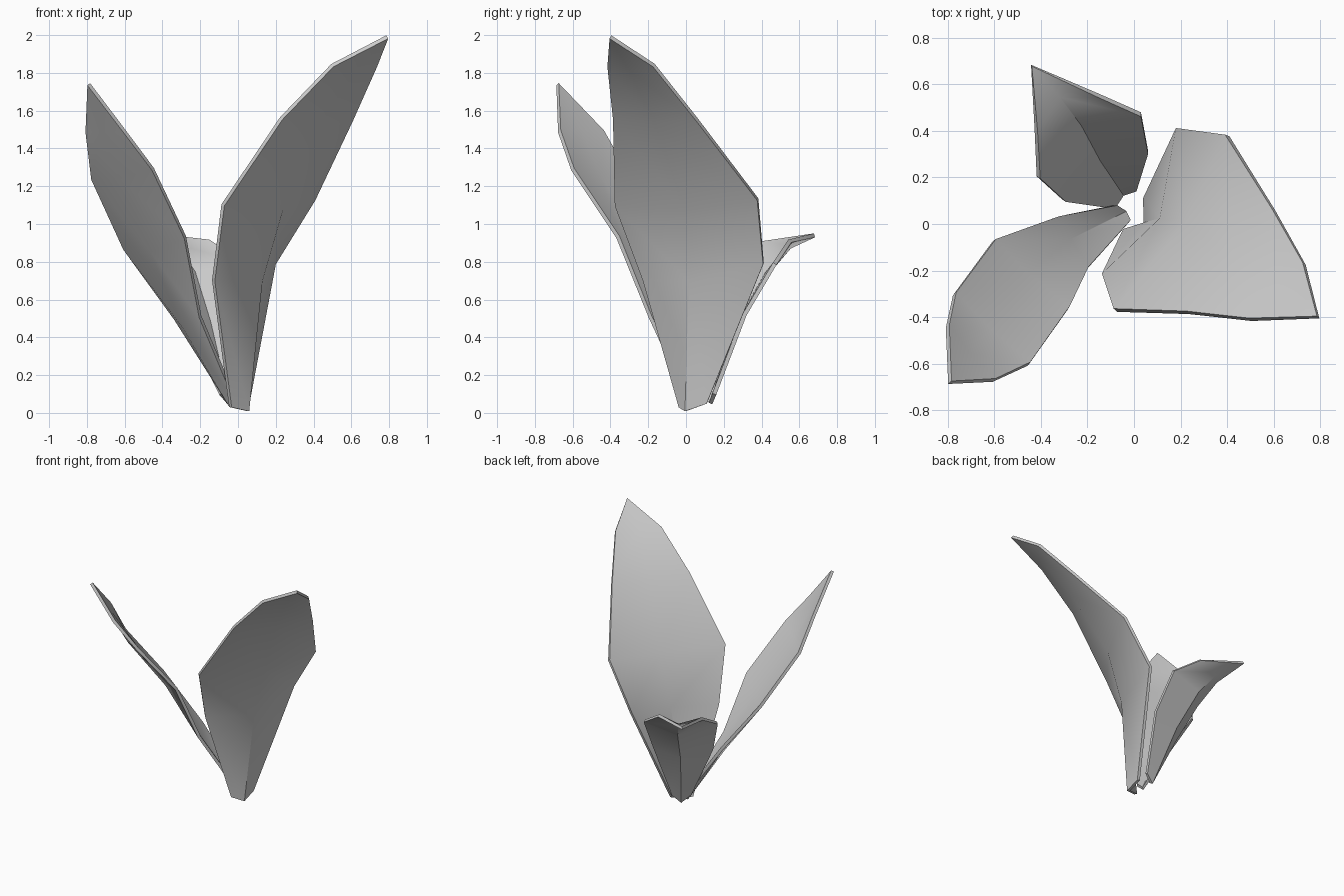
import bpy, bmesh

THICKNESS = 0.022


def leaf(name, rows, tip):
    """Skin rows of (edge, midrib, edge) points up to a tip, then thicken."""
    bm = bmesh.new()
    grid = [[bm.verts.new(p) for p in row] for row in rows]
    end = bm.verts.new(tip)
    for low, high in zip(grid, grid[1:]):
        for i in range(2):
            bm.faces.new((low[i], low[i + 1], high[i + 1], high[i]))
    for i in range(2):
        bm.faces.new((grid[-1][i], grid[-1][i + 1], end))
    bmesh.ops.recalc_face_normals(bm, faces=bm.faces)
    mesh = bpy.data.meshes.new(name)
    bm.to_mesh(mesh)
    bm.free()
    obj = bpy.data.objects.new(name, mesh)
    bpy.context.collection.objects.link(obj)
    mod = obj.modifiers.new("thickness", 'SOLIDIFY')
    mod.thickness = THICKNESS
    mod.offset = 0
    bpy.ops.object.select_all(action='DESELECT')
    obj.select_set(True)
    bpy.context.view_layer.objects.active = obj
    bpy.ops.object.modifier_apply(modifier=mod.name)
    bpy.ops.object.shade_smooth_by_angle(angle=0.7)
    return obj


# Tall leaf leaning to the right
leaf("large_leaf", [
    [(0.05, 0.11, 0.05), (0.05, 0.00, 0.01), (-0.04, -0.03, 0.03)],
    [(0.19, 0.41, 0.79), (0.12, 0.02, 0.70), (-0.13, -0.22, 0.70)],
    [(0.40, 0.38, 1.13), (0.23, 0.00, 1.08), (-0.08, -0.37, 1.10)],
    [(0.60, 0.06, 1.55), (0.43, -0.16, 1.54), (0.23, -0.38, 1.56)],
    [(0.73, -0.17, 1.84), (0.62, -0.30, 1.83), (0.50, -0.41, 1.84)],
], (0.79, -0.40, 1.99))

# Medium leaf leaning to the front left
leaf("medium_leaf", [
    [(-0.02, 0.01, 0.08), (-0.04, 0.05, 0.04), (-0.08, 0.08, 0.13)],
    [(-0.20, -0.19, 0.51), (-0.28, -0.07, 0.45), (-0.33, 0.03, 0.50)],
    [(-0.28, -0.36, 0.93), (-0.46, -0.22, 0.86), (-0.60, -0.07, 0.87)],
    [(-0.45, -0.60, 1.29), (-0.62, -0.46, 1.25), (-0.77, -0.30, 1.24)],
    [(-0.60, -0.67, 1.49), (-0.71, -0.56, 1.49), (-0.80, -0.44, 1.49)],
], (-0.79, -0.68, 1.74))

# Short leaf curling out to the back
leaf("small_leaf", [
    [(0.01, 0.15, 0.10), (-0.05, 0.13, 0.05), (-0.09, 0.07, 0.10)],
    [(0.06, 0.31, 0.52), (-0.15, 0.28, 0.48), (-0.30, 0.10, 0.52)],
    [(0.03, 0.47, 0.79), (-0.23, 0.43, 0.74), (-0.41, 0.20, 0.79)],
    [(-0.15, 0.55, 0.91), (-0.32, 0.55, 0.88), (-0.42, 0.40, 0.90)],
], (-0.44, 0.68, 0.94))
